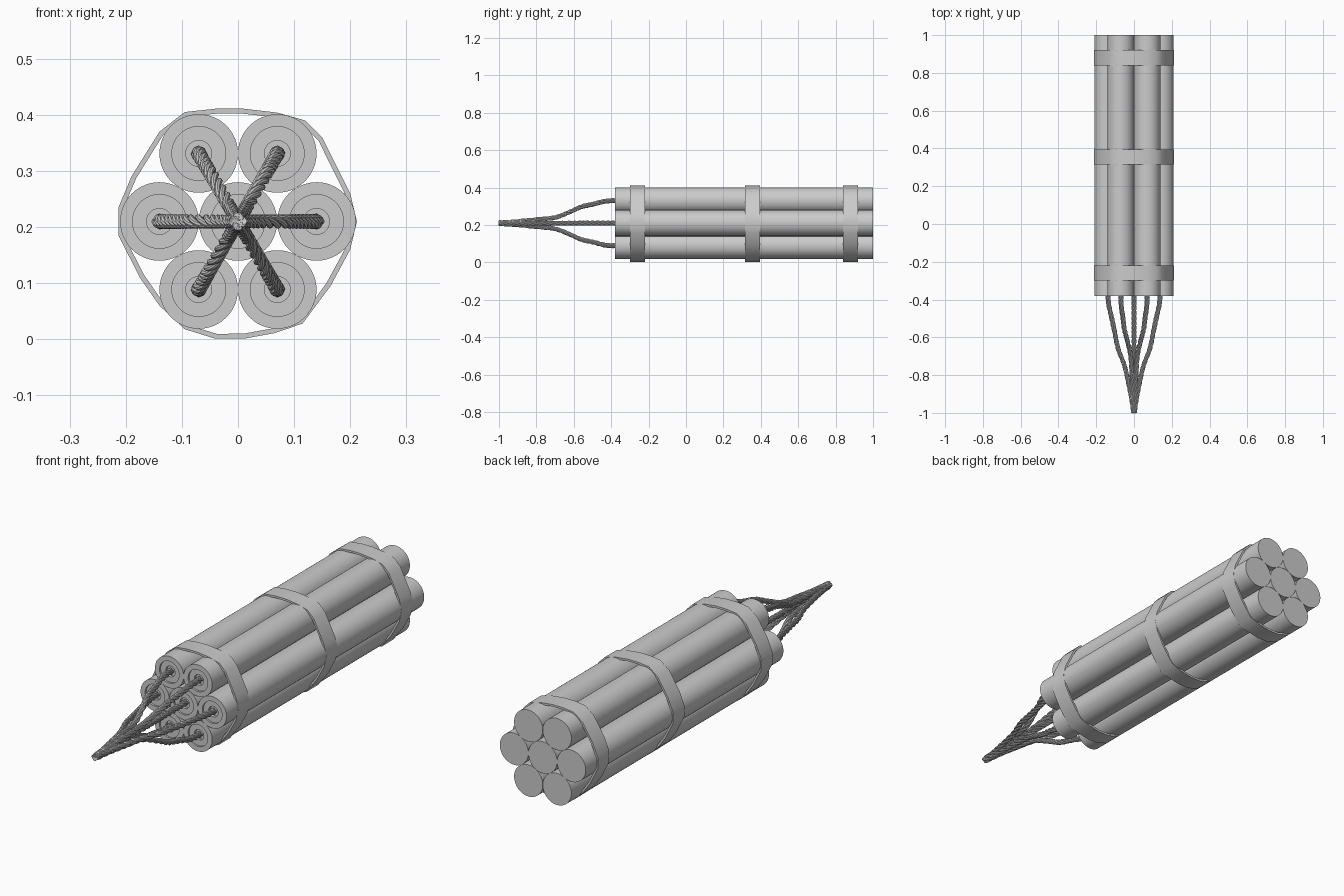
import bpy, bmesh
from math import sin, cos, pi, radians
from mathutils import Vector

if "Cube" in bpy.data.objects:
    bpy.data.objects.remove(bpy.data.objects["Cube"])

AXIS_Z, SPACING, STICK_R = 0.21, 0.14, 0.07

grey = bpy.data.materials.new("plain_grey")
grey.use_nodes = True
grey.diffuse_color = (0.6, 0.6, 0.6, 1)
grey.node_tree.nodes["Principled BSDF"].inputs["Base Color"].default_value = (0.6, 0.6, 0.6, 1)


def finish(name, bm):
    bmesh.ops.recalc_face_normals(bm, faces=bm.faces)
    mesh = bpy.data.meshes.new(name)
    bm.to_mesh(mesh)
    bm.free()
    mesh.materials.append(grey)
    ob = bpy.data.objects.new(name, mesh)
    bpy.context.collection.objects.link(ob)
    bpy.ops.object.select_all(action='DESELECT')
    ob.select_set(True)
    bpy.context.view_layer.objects.active = ob
    bpy.ops.object.shade_smooth_by_angle(angle=radians(35))
    return ob


def loft(bm, rings, closed=False):
    """Skin a list of equal rings; cap the ends unless closed."""
    loops = [[bm.verts.new(p) for p in ring] for ring in rings]
    n = len(loops[0])
    pairs = list(zip(loops, loops[1:]))
    if closed:
        pairs.append((loops[-1], loops[0]))
    for a, b in pairs:
        for i in range(n):
            j = (i + 1) % n
            bm.faces.new((a[i], a[j], b[j], b[i]))
    if not closed:
        bm.faces.new(loops[0])
        bm.faces.new(loops[-1])


def circle(x, y, z, r, n=48):
    return [(x + r * cos(2 * pi * i / n), y, z + r * sin(2 * pi * i / n)) for i in range(n)]


def make_stick(name, x, z):
    # Lathed cylinder with a stepped recess around the fuse
    profile = [(1, STICK_R), (-0.38, STICK_R), (-0.38, 0.048),
               (-0.372, 0.048), (-0.372, 0.023), (-0.36, 0.023)]
    bm = bmesh.new()
    loft(bm, [circle(x, y, z, r) for y, r in profile])
    finish(name, bm)


# Strap outline as (x, height)
strap_outline = [
    (-0.213, 0.235), (-0.19, 0.29), (-0.14, 0.37), (-0.095, 0.405), (-0.04, 0.411),
    (0.01, 0.411), (0.07, 0.404), (0.12, 0.39), (0.15, 0.36), (0.2, 0.26),
    (0.212, 0.21), (0.2, 0.16), (0.165, 0.095), (0.115, 0.028), (0.065, 0.011),
    (0.01, 0.001), (-0.04, 0.001), (-0.095, 0.018), (-0.14, 0.06),
    (-0.175, 0.11), (-0.213, 0.185)]


def make_strap(name, y):
    half = 0.04
    centre = Vector((0, 0, AXIS_Z))
    rings = []
    for px, pz in strap_outline:
        outer = Vector((px, 0, pz))
        inner = outer + (centre - outer).normalized() * 0.009
        front, back = Vector((0, y - half, 0)), Vector((0, y + half, 0))
        rings.append([outer + front, outer + back, inner + back, inner + front])
    bm = bmesh.new()
    loft(bm, rings, closed=True)
    finish(name, bm)


# Fuse distance from the axis along its length, as (y, fraction)
side_path = [(-0.365, 1), (-0.43, 0.95), (-0.5, 0.84), (-0.58, 0.72), (-0.66, 0.6),
             (-0.75, 0.36), (-0.85, 0.2), (-0.93, 0.09), (-1, 0.03)]
slant_path = [(-0.365, 1), (-0.43, 0.97), (-0.5, 0.83), (-0.56, 0.72), (-0.62, 0.5),
              (-0.7, 0.25), (-0.8, 0.16), (-0.9, 0.08), (-1, 0.03)]


def smooth_path(points, steps=10):
    """Catmull-Rom samples through the points."""
    pts = [Vector(p) for p in points]
    pts = [2 * pts[0] - pts[1]] + pts + [2 * pts[-1] - pts[-2]]
    out = []
    for a, b, c, d in zip(pts, pts[1:], pts[2:], pts[3:]):
        for s in range(steps):
            t = s / steps
            out.append(0.5 * (2 * b + (c - a) * t + (2 * a - 5 * b + 4 * c - d) * t ** 2
                              + (3 * b - a - 3 * c + d) * t ** 3))
    return out + [pts[-2]]


def make_fuse(name, x, z, path, strands=4, turns=5):
    # Strands wound around the path of the fuse
    centres = smooth_path([(x * f, y, AXIS_Z + (z - AXIS_Z) * f) for y, f in path])
    bm = bmesh.new()
    for k in range(strands):
        line = []
        for i, c in enumerate(centres):
            t = i / (len(centres) - 1)
            a = 2 * pi * (k / strands + turns * t)
            r = 0.0085 - 0.002 * t
            line.append(c + Vector((r * cos(a), 0, r * sin(a))))
        rings = []
        for i, p in enumerate(line):
            ahead = line[min(i + 1, len(line) - 1)] - line[max(i - 1, 0)]
            u = ahead.cross(Vector((1, 0, 0))).normalized()
            v = ahead.cross(u).normalized()
            rings.append([p + 0.0055 * (u * cos(2 * pi * j / 8) + v * sin(2 * pi * j / 8))
                          for j in range(8)])
        loft(bm, rings)
    finish(name, bm)


# Six sticks around one in the middle, each with its fuse
make_stick("centre_stick", 0, AXIS_Z)
make_fuse("centre_fuse", 0, AXIS_Z, slant_path)
for i in range(6):
    a = i * pi / 3
    x, z = SPACING * cos(a), AXIS_Z + SPACING * sin(a)
    make_stick(f"stick_{i + 1}", x, z)
    make_fuse(f"fuse_{i + 1}", x, z, side_path if i % 3 == 0 else slant_path)

# Straps holding the bundle
for name, y in (("front_strap", -0.26), ("middle_strap", 0.355), ("back_strap", 0.88)):
    make_strap(name, y)
